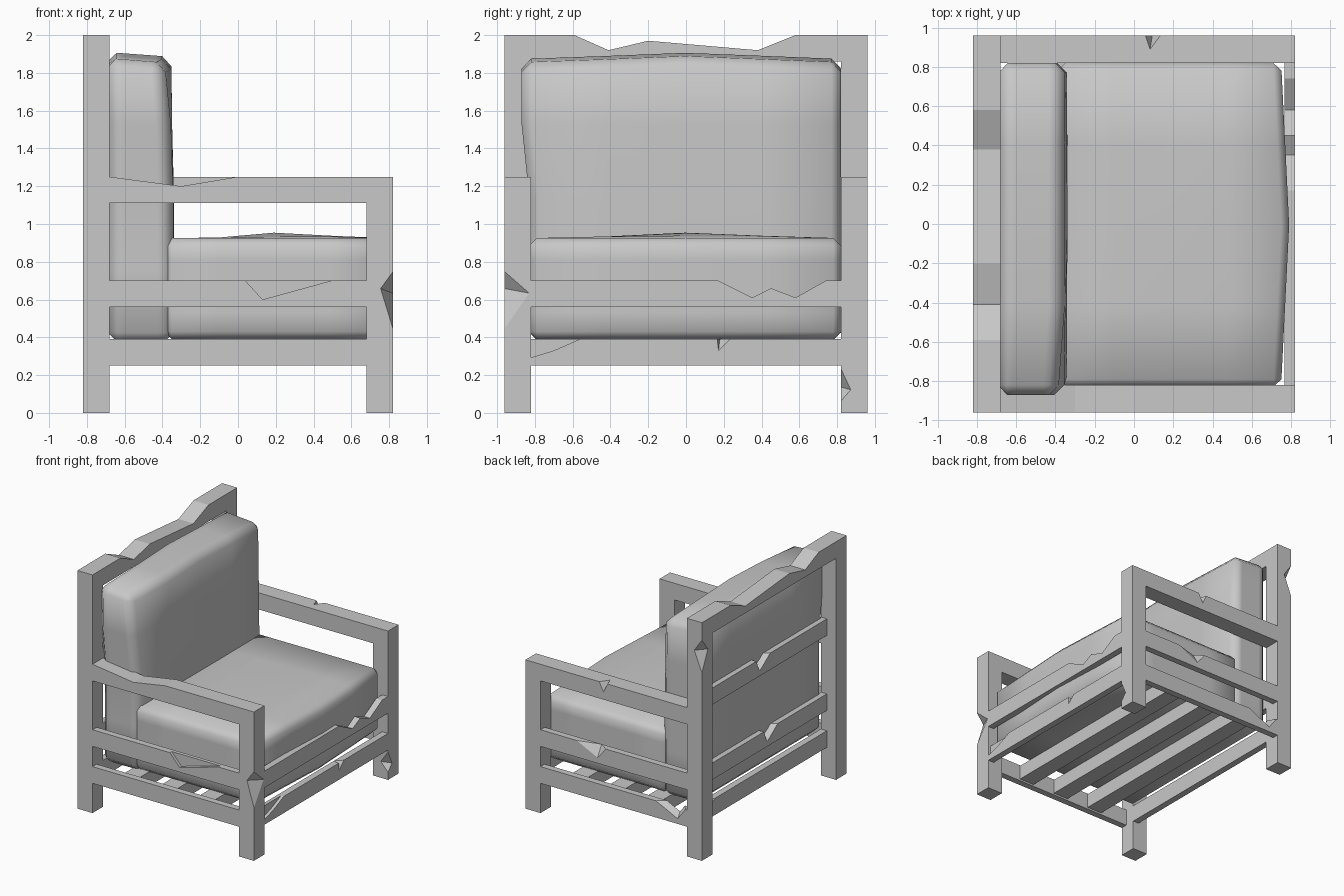
import bpy
import bmesh
import random
from mathutils import Vector

random.seed(4)
if "Cube" in bpy.data.objects:
    bpy.data.objects.remove(bpy.data.objects["Cube"])

COLOUR = (0.58, 0.58, 0.58, 1)
grey = bpy.data.materials.new("plain_grey")
grey.use_nodes = True
grey.diffuse_color = COLOUR
grey.node_tree.nodes["Principled BSDF"].inputs["Base Color"].default_value = COLOUR

# Overall frame measures
HX, HY, POST, THIN = 0.82, 0.96, 0.14, 0.055
IX, IY = HX - POST, HY - POST
LOW, MID, ARM, BACK, TOP = 0.25, 0.56, 1.25, 1.19, 2.0


def make(name, bm):
    bmesh.ops.recalc_face_normals(bm, faces=bm.faces)
    mesh = bpy.data.meshes.new(name)
    bm.to_mesh(mesh)
    bm.free()
    obj = bpy.data.objects.new(name, mesh)
    mesh.materials.append(grey)
    bpy.context.collection.objects.link(obj)
    return obj


def box(name, x, y, z):
    bm = bmesh.new()
    bmesh.ops.create_cube(bm, size=1)
    for v in bm.verts:
        v.co = [lo + (c + 0.5) * (hi - lo) for c, (lo, hi) in zip(v.co, (x, y, z))]
    return make(name, bm)


def beam(name, axis, profile, near, far):
    """Extrude a side profile (length, height) through its thickness."""
    bm = bmesh.new()
    place = (lambda a, t, z: (a, t, z)) if axis == "x" else (lambda a, t, z: (t, a, z))
    face = bm.faces.new([bm.verts.new(place(a, near, z)) for a, z in profile])
    moved = bmesh.ops.extrude_face_region(bm, geom=[face])["geom"]
    for v in moved:
        if isinstance(v, bmesh.types.BMVert):
            v.co = place(v.co.x if axis == "x" else v.co.y, far, v.co.z)
    return make(name, bm)


def bake(obj):
    graph = bpy.context.evaluated_depsgraph_get()
    obj.data = bpy.data.meshes.new_from_object(obj.evaluated_get(graph))
    obj.modifiers.clear()


def cut(obj, cutter):
    cutter.hide_render = True
    mod = obj.modifiers.new("chip", "BOOLEAN")
    mod.operation, mod.object, mod.solver = "DIFFERENCE", cutter, "EXACT"
    bake(obj)
    bpy.data.objects.remove(cutter)


def chip(obj, *points):
    """Knock a splinter out of a beam with a convex cutter."""
    bm = bmesh.new()
    bmesh.ops.convex_hull(bm, input=[bm.verts.new(p) for p in points])
    cut(obj, make("chip_cutter", bm))


# Posts and side rails, mirrored across y
parts = {}
for side, s in (("right", -1), ("left", 1)):
    ys = sorted((s * IY, s * HY))
    rail_y = sorted((s * (HY - THIN), s * HY))
    parts["front", s] = box(side + "_front_post", (IX, HX), ys, (0, ARM))
    parts["back", s] = box(side + "_back_post", (-HX, -IX), ys, (0, TOP))
    parts["low", s] = box(side + "_lower_rail", (-IX, IX), rail_y, (LOW, LOW + POST))
    parts["mid", s] = box(side + "_middle_rail", (-IX, IX), rail_y, (MID, MID + POST))

# Arms, one worn down near the back
under = ARM - POST
beam("right_arm", "x", [(-IX, under), (IX, under), (IX, ARM), (0, ARM), (-0.3, 1.2), (-IX, ARM)], -HY, -IY)
left_arm = box("left_arm", (-IX, IX), (IY, HY), (under, ARM))

# Front rails, the upper one broken along its top edge
front_low = box("front_lower_rail", (HX - THIN, HX), (-IY, IY), (LOW, LOW + POST))
rail_top = MID + POST
beam("front_middle_rail", "y",
     [(-IY, MID), (IY, MID), (IY, rail_top), (0.74, rail_top), (0.58, 0.61),
      (0.45, 0.66), (0.35, 0.61), (0.17, rail_top), (-IY, rail_top)], HX - THIN, HX)

# Back rails and the worn top beam
back_x = (-IX - THIN, -IX)
back_low = box("back_lower_rail", back_x, (-IY, IY), (LOW, LOW + POST))
back_mid = box("back_middle_rail", back_x, (-IY, IY), (MID, rail_top))
back_high = box("back_upper_rail", back_x, (-IY, IY), (BACK, BACK + POST))
beam("back_top_beam", "y",
     [(-IY, TOP - POST), (IY, TOP - POST), (IY, TOP), (0.58, TOP), (0.38, 1.92),
      (-0.2, 1.97), (-0.41, 1.92), (-0.59, TOP), (-IY, TOP)], -HX, -IX)

# Deep slats under the seat
for i in range(3):
    x = (i - 1) * 0.35
    box(f"seat_slat_{i + 1}", (x - POST / 2, x + POST / 2), (THIN - HY, HY - THIN), (LOW + 0.015, 0.385))

# Splintered spots
chip(left_arm, (0.04, 1, 1.26), (0.17, 1, 1.26), (0.08, 0.88, 1.26), (0.1, 1, 1.13))
cut(parts["mid", -1], beam("cutter", "x", [(0.03, 0.71), (0.13, 0.6), (0.53, 0.71)], -1, -0.935))
chip(parts["mid", 1], (0.05, 0.97, 0.71), (0.4, 0.97, 0.71), (0.15, 0.97, 0.59), (0.15, 0.9, 0.71))
chip(parts["low", 1], (-0.69, 0.98, 0.4), (-0.35, 0.98, 0.4), (-0.6, 0.98, 0.28), (-0.55, 0.8, 0.4))
chip(parts["front", -1], (0.83, -0.97, 0.77), (0.83, -0.97, 0.4), (0.83, -0.81, 0.63),
     (0.83, -0.86, 0.57), (0.75, -0.97, 0.66))
chip(parts["front", 1], (0.83, 0.81, 0.27), (0.83, 0.88, 0.12), (0.83, 0.81, 0.04), (0.74, 0.81, 0.14))
chip(parts["back", 1], (-0.83, 0.97, 1.88), (-0.83, 0.97, 1.53), (-0.74, 0.97, 1.75), (-0.83, 0.87, 1.75))
cut(front_low, beam("cutter", "y", [(-0.83, 0.29), (-0.7, 0.33), (-0.54, 0.4), (-0.83, 0.4)], HX - 0.025, 1))
chip(front_low, (0.84, 0.16, 0.4), (0.84, 0.26, 0.4), (0.84, 0.17, 0.31), (0.75, 0.18, 0.4))
chip(back_low, (-0.75, 0.83, 0.4), (-0.75, 0.6, 0.4), (-0.75, 0.83, 0.3), (-0.66, 0.83, 0.4))
for rail, y, top in ((back_high, 0.12, BACK + POST), (back_mid, 0.02, rail_top)):
    chip(rail, (-0.76, y, top + 0.01), (-0.76, y - 0.22, top + 0.01), (-0.76, y - 0.05, top - 0.11),
         (-0.66, y, top + 0.01), (-0.66, y - 0.15, top + 0.01), (-0.66, y - 0.05, top - 0.05))


def cushion(name, x, y, z, dome_axis, dome, rumple, chamfer):
    """Chamfered block with a slightly domed, rumpled face."""
    low, high = (Vector(p) for p in zip(x, y, z))
    bm = bmesh.new()
    bmesh.ops.create_cube(bm, size=2)
    bmesh.ops.subdivide_edges(bm, edges=bm.edges, cuts=3, use_grid_fill=True)
    for v in bm.verts:
        p = v.co.copy()
        others = [abs(p[i]) for i in range(3) if i != dome_axis]
        for i in range(3):
            v.co[i] = low[i] + (p[i] + 1) / 2 * (high[i] - low[i])
        if p[dome_axis] > 0.99:
            v.co[dome_axis] -= dome * max(others)
            if max(others) < 0.9:
                v.co[dome_axis] -= random.uniform(0, rumple)
    obj = make(name, bm)
    mod = obj.modifiers.new("chamfer", "BEVEL")
    mod.width, mod.segments, mod.angle_limit = chamfer, 1, 1.0
    bake(obj)
    for poly in obj.data.polygons:
        poly.use_smooth = True
    return obj


seat = cushion("seat_cushion", (-0.39, 0.77), (-0.83, 0.82), (0.39, 0.955), 2, 0.03, 0.015, 0.04)
for v in seat.data.vertices:
    if v.co.x > 0.7:
        v.co.x += 0.02 - 0.05 * abs(v.co.y)

back = cushion("back_cushion", (-0.69, -0.335), (-0.83, 0.82), (0.375, 1.91), 0, 0.005, 0.004, 0.05)
for v in back.data.vertices:
    depth = v.co.x + 0.69
    # Gentle backward lean, crowned top edge and a bulge at the upper right
    if v.co.z > 1.8:
        v.co.z -= 0.04 * abs(v.co.y) + 0.07 * depth
    if v.co.y < -0.7 and v.co.z > 1.2:
        v.co.y -= 0.04
    # Sunken fold across the upper corner
    past_fold = 0.7 * (v.co.z - 1.42) - 0.7 * (v.co.y + 0.85)
    v.co.x -= depth * (0.04 * max(0, v.co.z - 0.93) + 0.35 * max(0, past_fold))
